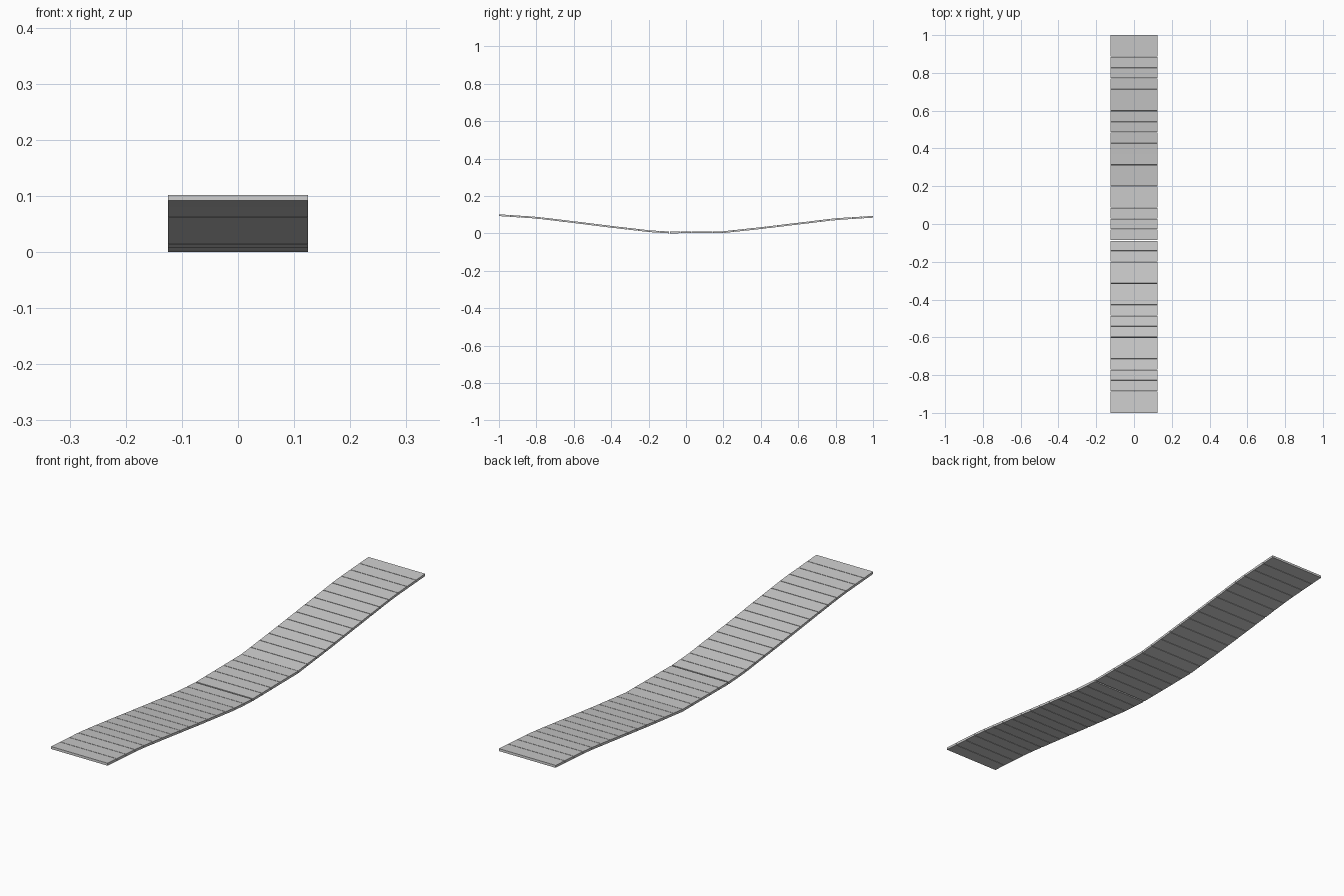
import bpy
import math

if "Cube" in bpy.data.objects:
    bpy.data.objects.remove(bpy.data.objects["Cube"])

COUNT = 35
PITCH = 2.0 / COUNT
THICK = 0.0095
WIDTH = 0.25

# sagging centre line of the deck (y, z)
SAG = [(-1, 0.097), (-0.8, 0.084), (-0.6, 0.060), (-0.4, 0.035), (-0.2, 0.012),
       (-0.1, 0.005), (0.2, 0.0065), (0.4, 0.028), (0.6, 0.052), (0.8, 0.076), (1, 0.0885)]


def height(y):
    for (y0, z0), (y1, z1) in zip(SAG, SAG[1:]):
        if y <= y1 + 1e-6:
            return z0 + (z1 - z0) * (y - y0) / (y1 - y0)
    return SAG[-1][1]


def plank(i):
    # each plank is a thin box tilted along the sag
    y0 = -1 + i * PITCH
    y1 = y0 + PITCH
    if i > 0:
        y0 += 0.001
    if i < COUNT - 1:
        y1 -= 0.001
    if i == 15:          # wider gap near the middle
        y1 -= 0.004
    z0, z1 = height(y0), height(y1)
    bpy.ops.mesh.primitive_cube_add(size=1, location=(0, (y0 + y1) / 2, (z0 + z1) / 2))
    ob = bpy.context.object
    ob.name = f"plank_{i + 1:02d}"
    ob.scale = (WIDTH, math.hypot(y1 - y0, z1 - z0), THICK)
    ob.rotation_euler.x = math.atan2(z1 - z0, y1 - y0)


for i in range(COUNT):
    plank(i)
